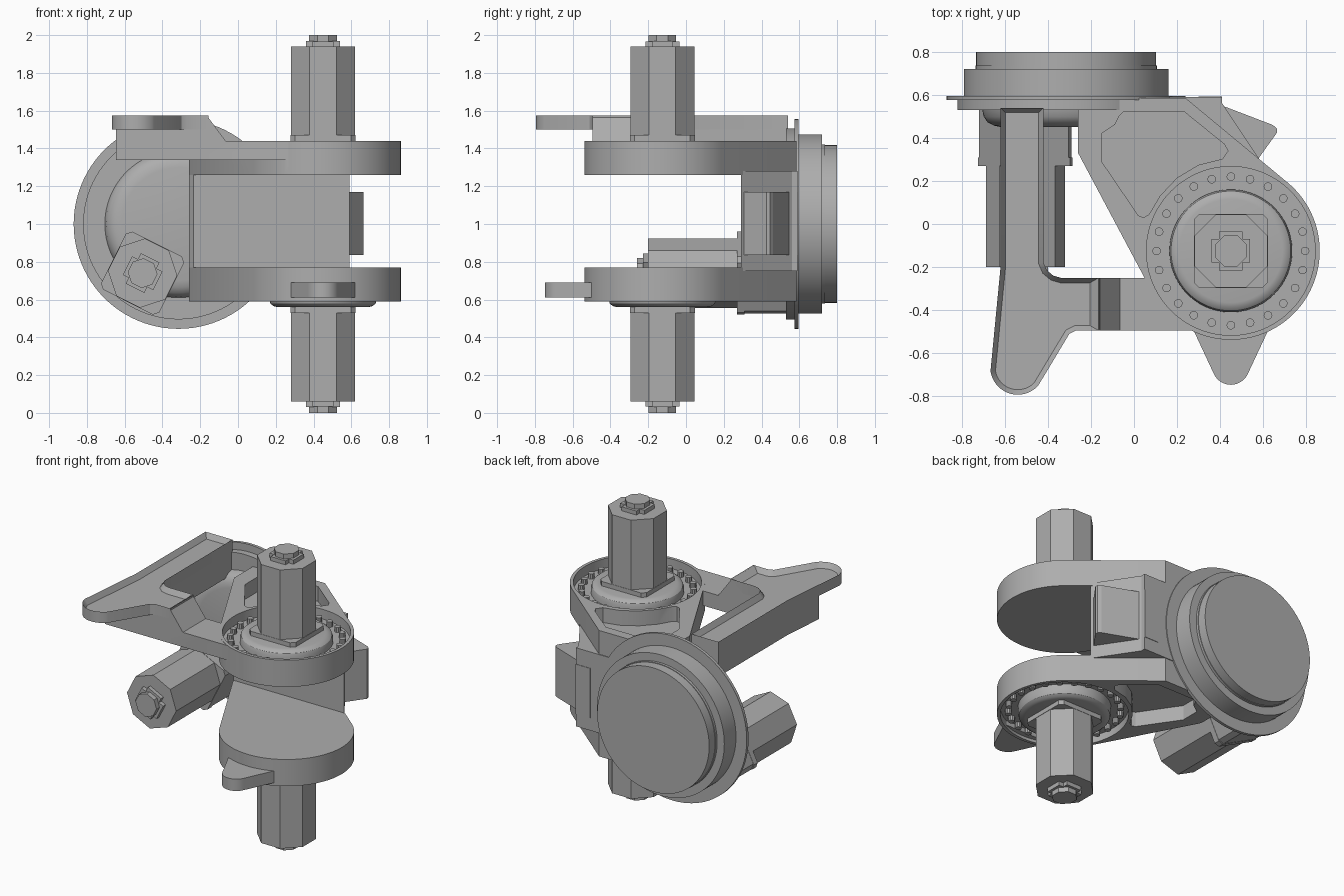
import bpy, bmesh, math
from mathutils import Matrix, Vector
from mathutils.geometry import convex_hull_2d

if "Cube" in bpy.data.objects:
    bpy.data.objects.remove(bpy.data.objects["Cube"], do_unlink=True)

grey = bpy.data.materials.new("plain grey")
grey.use_nodes = True
grey.diffuse_color = (0.42, 0.42, 0.42, 1)
grey.node_tree.nodes["Principled BSDF"].inputs["Base Color"].default_value = (0.42, 0.42, 0.42, 1)

CX, CY = 0.45, -0.125      # pivot axis
ROUND = 96


def finish(name, bm, matrix=None):
    bmesh.ops.recalc_face_normals(bm, faces=bm.faces)
    if matrix:
        bm.transform(matrix)
    mesh = bpy.data.meshes.new(name)
    bm.to_mesh(mesh)
    bm.free()
    mesh.materials.append(grey)
    ob = bpy.data.objects.new(name, mesh)
    bpy.context.collection.objects.link(ob)
    return ob


def smooth(ob):
    bpy.ops.object.select_all(action='DESELECT')
    ob.select_set(True)
    bpy.context.view_layer.objects.active = ob
    bpy.ops.object.shade_smooth_by_angle(angle=math.radians(30))
    return ob


def arc(x, y, r, a=0, b=360, n=ROUND):
    steps = n if b - a == 360 else n - 1
    return [(x + r * math.cos(math.radians(a + (b - a) * i / steps)),
             y + r * math.sin(math.radians(a + (b - a) * i / steps))) for i in range(n)]


def hull(pts):
    return [pts[i] for i in convex_hull_2d([Vector(p) for p in pts])]


def prism(name, pts, lo, hi, matrix=None, tray=None):
    """Extrude an outline from lo to hi; tray = (rim width, depth) sinks the top."""
    bm = bmesh.new()
    base = bm.faces.new([bm.verts.new((x, y, lo)) for x, y in pts])
    out = bmesh.ops.extrude_face_region(bm, geom=[base], use_keep_orig=True)["geom"]
    top_verts = [g for g in out if isinstance(g, bmesh.types.BMVert)]
    top = [g for g in out if isinstance(g, bmesh.types.BMFace)]
    bmesh.ops.translate(bm, verts=top_verts, vec=(0, 0, hi - lo))
    bmesh.ops.recalc_face_normals(bm, faces=bm.faces)
    if tray:
        bmesh.ops.inset_region(bm, faces=top, thickness=tray[0], use_even_offset=True)
        bmesh.ops.translate(bm, verts=list(top[0].verts), vec=(0, 0, -tray[1]))
    return finish(name, bm, matrix)


def lathe(name, profile, matrix=None):
    bm = bmesh.new()
    vs = [bm.verts.new((r, 0, z)) for r, z in profile]
    es = [bm.edges.new(p) for p in zip(vs, vs[1:])]
    bmesh.ops.spin(bm, geom=vs + es, cent=(0, 0, 0), axis=(0, 0, 1),
                   angle=2 * math.pi, steps=ROUND, use_duplicate=False)
    bmesh.ops.remove_doubles(bm, verts=bm.verts, dist=1e-4)
    return smooth(finish(name, bm, matrix))


def boolean(ob, tool, op):
    mod = ob.modifiers.new(op, 'BOOLEAN')
    mod.operation, mod.object, mod.solver = op, tool, 'EXACT'
    bpy.context.view_layer.objects.active = ob
    bpy.ops.object.modifier_apply(modifier=mod.name)
    bpy.data.objects.remove(tool, do_unlink=True)


def chamfered(h, c):
    return [(sx * x, sy * y) for sx, sy, flip in ((1, 1, 0), (-1, 1, 1), (-1, -1, 0), (1, -1, 1))
            for x, y in (((h, h - c), (h - c, h)) if not flip else ((h - c, h), (h, h - c)))]


def octagon(apothem):
    return chamfered(apothem, apothem * (2 - math.sqrt(2)))


def spindle(prefix, m):
    """Square plate, octagonal shaft, cross washer and end nut along local z."""
    prism(prefix + "_base_plate", chamfered(0.172, 0.025), -0.01, 0.03, m)
    prism(prefix + "_shaft", octagon(0.17), 0.02, 0.5, m)
    for i, (a, b) in enumerate(((0.09, 0.055), (0.055, 0.09))):
        prism(f"{prefix}_washer_{i}", [(a, b), (-a, b), (-a, -b), (a, -b)], 0.49, 0.528 - 0.001 * i, m)
    prism(prefix + "_nut", octagon(0.073), 0.5, 0.56, m)


def hub(prefix, m, floor):
    """Rounded centre boss and ring of bolts; local z = 0 is the outer face."""
    lathe(prefix + "_boss", [(0, -0.12), (0.285, -0.12), (0.285, -0.04), (0.278, -0.018),
                             (0.262, -0.005), (0.24, 0), (0, 0)], m)
    for i in range(24):
        a = i * math.pi / 12
        prism(f"{prefix}_bolt_{i}", arc(0.345 * math.cos(a), 0.345 * math.sin(a), 0.02, n=10),
              floor - 0.01, floor + 0.035, m)


# Clevis plates with round recess and triangular pocket
plate = hull(arc(CX, CY, 0.413) + [(-0.26, 0.33), (-0.26, 0.585), (0.24, 0.585)])
pocket = [(-0.15, 0.29), (-0.15, 0.42), (-0.12, 0.44), (-0.09, 0.46), (-0.07, 0.5), (-0.05, 0.52),
          (0.235, 0.52), (0.42, 0.37), (0.437, 0.34), (0.41, 0.302), (0.3, 0.275),
          (0.2, 0.215), (0.12, 0.13), (0.07, 0.045), (0.045, 0.03), (0.02, 0.04)]

upper = prism("upper_clevis_plate", plate, 1.26, 1.44)
along_y = Matrix.Translation((0, -0.25, 0)) @ Matrix.Rotation(math.pi / 2, 4, 'X')
bridge = prism("bridge", [(-0.25, 1.34), (0.35, 1.34), (0.35, 1.439), (-0.065, 1.439),
                          (-0.165, 1.574), (-0.25, 1.5)], 0, 0.245, along_y)
boolean(upper, bridge, 'UNION')
boolean(upper, prism("cutter", arc(CX, CY, 0.392), 1.375, 1.6), 'DIFFERENCE')
boolean(upper, prism("cutter", pocket, 1.34, 1.6), 'DIFFERENCE')
smooth(upper)

lower = prism("lower_clevis_plate", plate, 0.59, 0.77)
boolean(lower, prism("cutter", arc(CX, CY, 0.392), 0.4, 0.64), 'DIFFERENCE')
boolean(lower, prism("cutter", pocket, 0.4, 0.69), 'DIFFERENCE')
smooth(lower)

# Web joining the plates, with a side lug
prism("web", [(-0.235, 0.29), (0.59, 0.29), (0.41, 0.56), (0.41, 0.59), (-0.26, 0.59), (-0.26, 0.33)],
      0.75, 1.28)
prism("side_lug", [(0.3, 0.3), (0.575, 0.3), (0.665, 0.425), (0.663, 0.445), (0.645, 0.46),
                   (0.41, 0.55), (0.41, 0.593), (0.3, 0.593)], 0.835, 1.17)

# Tab on the lower plate
tab = hull(arc(CX, -0.66, 0.087, n=48) + [(0.27, -0.48), (0.63, -0.48)])
smooth(prism("lower_tab", tab, 0.61, 0.69))

# Pivot hubs and spindles, above and below
top = Matrix.Translation((CX, CY, 1.44))
bottom = Matrix.Translation((CX, CY, 0.56)) @ Matrix.Rotation(math.pi, 4, 'X')
for prefix, m, floor in (("upper", top, -0.065), ("lower", bottom, -0.08)):
    hub(prefix, m, floor)
    spindle(prefix, m)

# Side arm with a shallow tray
tip = arc(-0.54, -0.665, 0.128, 188, 318, 24)
arm = [(-0.62, 0.54), (-0.62, -0.2)] + tip + [
    (-0.3, -0.51), (-0.27, -0.495), (-0.157, -0.495), (-0.157, -0.25), (-0.34, -0.25),
    (-0.375, -0.24), (-0.405, -0.215), (-0.42, -0.18), (-0.42, 0.54)]
smooth(prism("arm", arm, 1.5, 1.575, tray=(0.023, 0.035)))
body = [(-0.62, 0.54), (-0.62, -0.2), (-0.645, -0.495)] + arm[-8:]
prism("arm_body", body, 1.34, 1.505)

# Rear round flange, turned about the y axis
behind = Matrix.Translation((-0.315, 0, 1.0)) @ Matrix.Rotation(-math.pi / 2, 4, 'X')
lathe("rear_flange", [(0, 0.45), (0.3, 0.45), (0.335, 0.457), (0.365, 0.473), (0.383, 0.498), (0.39, 0.53),
                      (0.505, 0.53), (0.505, 0.575), (0.555, 0.575), (0.555, 0.595), (0.475, 0.595),
                      (0.475, 0.72), (0.422, 0.72), (0.422, 0.737), (0.418, 0.737), (0.418, 0.8), (0, 0.8)],
      behind)

# Tilted spindle on the front of the flange
tilt = (Matrix.Translation((-0.505, 0.3, 0.74)) @ Matrix.Rotation(math.radians(26.6), 4, 'Y')
        @ Matrix.Rotation(math.pi / 2, 4, 'X'))
prism("tilted_mount", chamfered(0.17, 0.03), -0.24, 0.0, tilt)
spindle("tilted", tilt)
